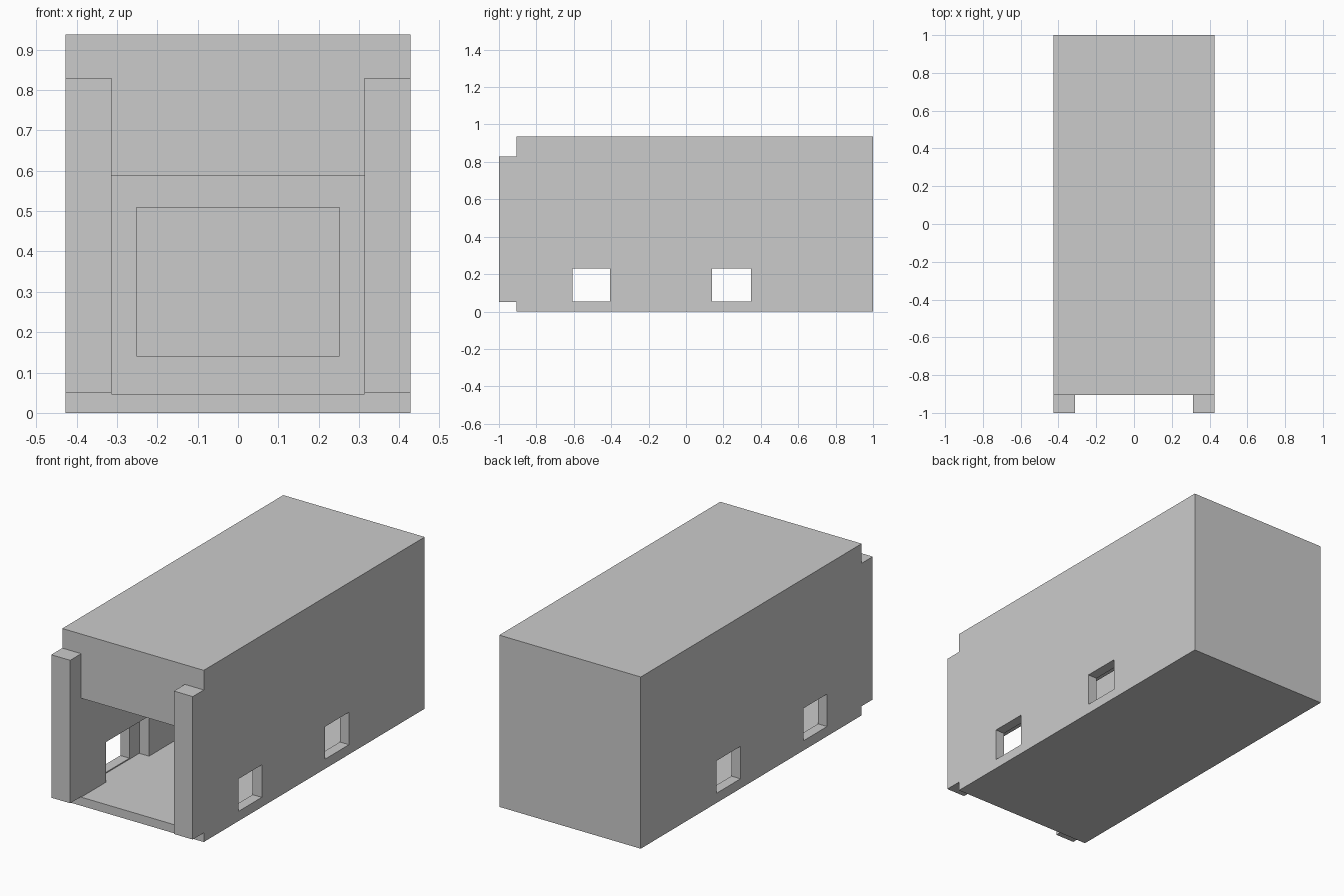
import bpy, bmesh

if "Cube" in bpy.data.objects:
    bpy.data.objects.remove(bpy.data.objects["Cube"])


def prism(name, profile, x0, x1):
    """Extrude a closed (y, z) profile along x."""
    bm = bmesh.new()
    face = bm.faces.new([bm.verts.new((x0, y, z)) for y, z in profile])
    ext = bmesh.ops.extrude_face_region(bm, geom=[face])
    verts = [g for g in ext["geom"] if isinstance(g, bmesh.types.BMVert)]
    bmesh.ops.translate(bm, verts=verts, vec=(x1 - x0, 0, 0))
    bmesh.ops.recalc_face_normals(bm, faces=bm.faces)
    mesh = bpy.data.meshes.new(name)
    bm.to_mesh(mesh)
    bm.free()
    ob = bpy.data.objects.new(name, mesh)
    bpy.context.collection.objects.link(ob)
    return ob


def box(name, x0, x1, y0, y1, z0, z1):
    return prism(name, [(y0, z0), (y1, z0), (y1, z1), (y0, z1)], x0, x1)


def cut(target, cutter):
    cutter.hide_render = True
    mod = target.modifiers.new("cut", 'BOOLEAN')
    mod.operation, mod.solver, mod.object = 'DIFFERENCE', 'EXACT', cutter
    bpy.context.view_layer.objects.active = target
    bpy.ops.object.modifier_apply(modifier=mod.name)
    bpy.data.objects.remove(cutter)


W, INNER, POCKET = 0.427, 0.313, 0.372
FRONT, FLOOR = -0.905, 0.047

# Outer housing
housing = box("housing", -W, W, FRONT, 1.0, 0.0, 0.937)

# Hollow interior, open at the front below the lintel
cut(housing, prism("cavity_cutter", [
    (-1.1, FLOOR), (0.93, FLOOR), (0.93, 0.887), (-0.81, 0.887),
    (-0.81, 0.587), (-1.1, 0.587)], -INNER, INNER))

# Side windows, each with a wider pocket on the inside of the wall
for y0, y1 in ((-0.607, -0.405), (0.14, 0.347)):
    cut(housing, box("pocket_cutter", -POCKET, POCKET, y0 - 0.085, y1 + 0.085, FLOOR, 0.266))
    cut(housing, box("window_cutter", -0.5, 0.5, y0, y1, 0.053, 0.23))

# Front posts
for side, x0, x1 in (("left", -W, -INNER), ("right", INNER, W)):
    box("front_post_" + side, x0, x1, -1.0, FRONT, 0.05, 0.83)

# Lighter panel on the inner back wall
panel = box("back_panel", -0.252, 0.252, 0.915, 0.935, 0.14, 0.51)
mat = bpy.data.materials.new("light_grey")
mat.diffuse_color = (0.87, 0.87, 0.87, 1)
mat.use_nodes = True
mat.node_tree.nodes["Principled BSDF"].inputs["Base Color"].default_value = mat.diffuse_color
panel.data.materials.append(mat)
